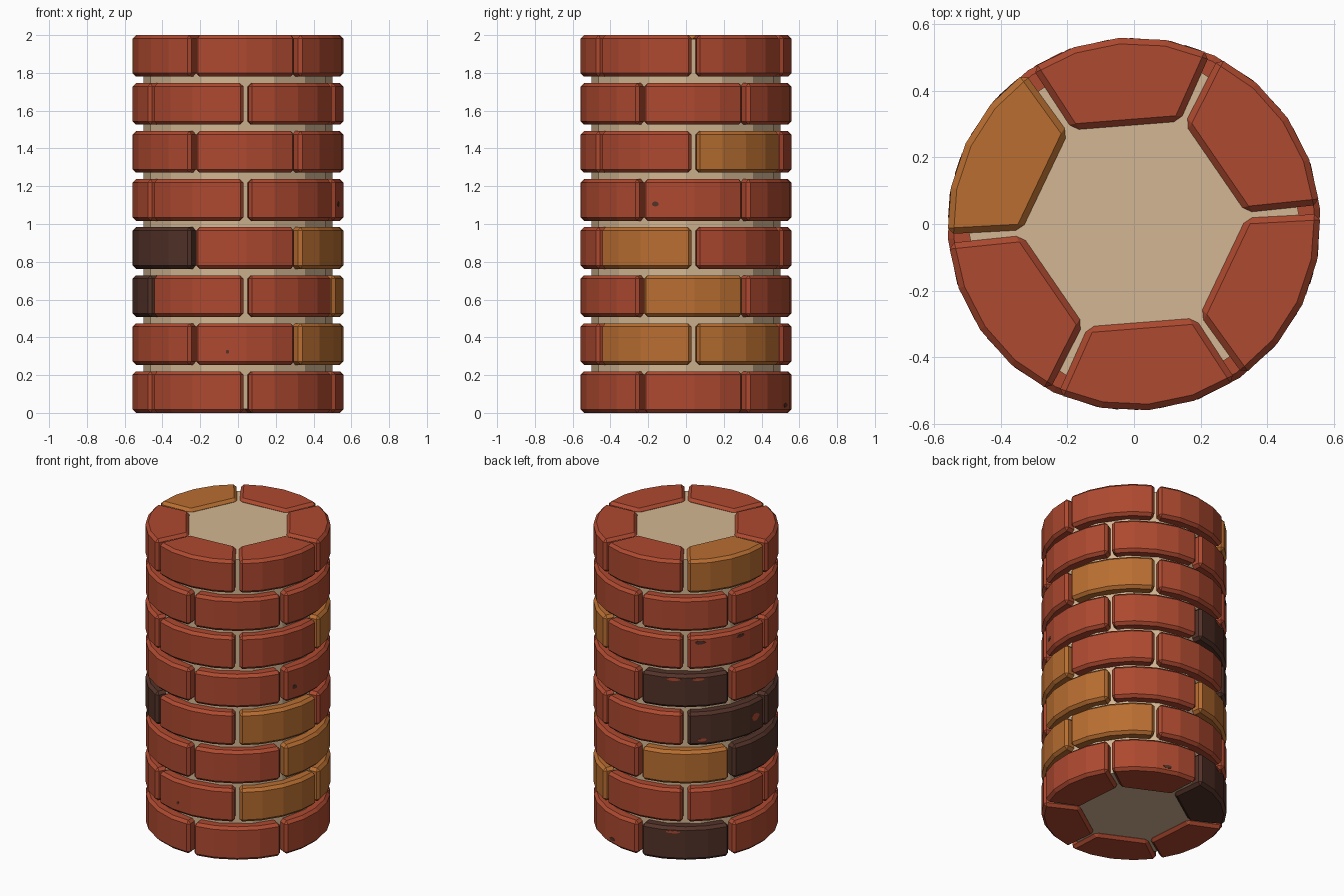
import bpy, bmesh, math, random
from mathutils import Matrix

random.seed(4)
cube = bpy.data.objects.get("Cube")
if cube:
    bpy.data.objects.remove(cube, do_unlink=True)

ROWS, PER_ROW = 8, 6
HEIGHT, PITCH = 0.22, 0.2543
OUTER, INNER, HALF = 0.56, 0.337, 28.6
TWIST = 4.5
SEGMENTS = 4


def material(name, rgb):
    m = bpy.data.materials.new(name)
    m.use_nodes = True
    m.diffuse_color = (*rgb, 1)
    m.node_tree.nodes["Principled BSDF"].inputs["Base Color"].default_value = (*rgb, 1)
    return m


MATS = {
    "red": material("brick red", (0.42, 0.067, 0.029)),
    "ochre": material("ochre brick", (0.48, 0.155, 0.03)),
    "dark": material("burnt brown brick", (0.085, 0.032, 0.021)),
    "mortar": material("mortar beige", (0.65, 0.47, 0.29)),
}


def polar(r, deg):
    a = math.radians(deg)
    return r * math.cos(a), r * math.sin(a)


def prism(name, outline, height, mat):
    """Extrude a flat outline upward into a closed mesh."""
    bm = bmesh.new()
    base = bm.faces.new([bm.verts.new((x, y, 0)) for x, y in outline])
    top = bmesh.ops.extrude_face_region(bm, geom=[base])["geom"]
    bmesh.ops.translate(bm, vec=(0, 0, height),
                        verts=[v for v in top if isinstance(v, bmesh.types.BMVert)])
    bmesh.ops.recalc_face_normals(bm, faces=bm.faces)
    mesh = bpy.data.meshes.new(name)
    bm.to_mesh(mesh)
    bm.free()
    mesh.materials.append(MATS[mat])
    return mesh


def place(name, mesh, matrix):
    ob = bpy.data.objects.new(name, mesh)
    ob.matrix_world = matrix
    bpy.context.scene.collection.objects.link(ob)
    return ob


# Mortar core, slightly recessed at both ends
core = prism("mortar_core", [polar(0.5, 22.5 * i) for i in range(16)], 1.96, "mortar")
place("mortar_core", core, Matrix.Translation((0, 0, 0.02)))

# Wedge brick: faceted outer arc, straight inner side
wedge = [polar(OUTER, HALF * (2 * i / SEGMENTS - 1)) for i in range(SEGMENTS + 1)]
wedge += [polar(INNER, HALF), polar(INNER, -HALF)]
BRICKS = {c: prism(c + "_brick", wedge, HEIGHT, c) for c in ("red", "ochre", "dark")}

# Odd-coloured bricks by (row, position)
SPECIAL = {
    "ochre": [(7, 2), (5, 0), (3, 5), (2, 0), (2, 2), (1, 0), (1, 5)],
    "dark": [(4, 2), (3, 2), (3, 3), (2, 3), (0, 2)],
}
colour_of = {key: c for c, keys in SPECIAL.items() for key in keys}


def brick_angle(row, k):
    return TWIST + 60 * k + (30 if row % 2 else 0)


# Courses laid in running bond
for row in range(ROWS):
    for k in range(PER_ROW):
        turn = Matrix.Rotation(math.radians(brick_angle(row, k)), 4, "Z")
        ob = place(f"brick_row{row + 1}_{k + 1}", BRICKS[colour_of.get((row, k), "red")],
                   Matrix.Translation((0, 0, row * PITCH)) @ turn)
        bev = ob.modifiers.new("chamfer", "BEVEL")
        bev.width = 0.018
        bev.segments = 1
        bev.limit_method = "ANGLE"
        bev.angle_limit = math.radians(30)


# Scorch and chip marks: thin irregular plates on a brick facet
def mark(row, k, facet, side, up, w, h, mat):
    step = 2 * HALF / SEGMENTS
    angle = brick_angle(row, k) - HALF + step * (facet + 0.5)
    pts = []
    for i in range(9):
        x, y = polar(random.uniform(0.75, 1.0), 40 * i)
        pts.append((x * w / 2, y * h / 2))
    flat = OUTER * math.cos(math.radians(step / 2)) - 0.002
    # local x runs along the facet, local y up, local z outward
    stand = Matrix(((0, 0, 1, flat), (1, 0, 0, side), (0, 1, 0, up), (0, 0, 0, 1)))
    turn = Matrix.Rotation(math.radians(angle), 4, "Z")
    place(f"{mat}_mark", prism("mark", pts, 0.004, mat),
          Matrix.Translation((0, 0, row * PITCH)) @ turn @ stand)


for spec in [
    (4, 0, 0, 0.00, 0.09, 0.045, 0.03, "dark"),
    (1, 4, 1, -0.03, 0.07, 0.022, 0.022, "dark"),
    (5, 2, 0, 0.01, 0.18, 0.07, 0.03, "dark"),
    (5, 2, 2, 0.00, 0.18, 0.06, 0.025, "dark"),
    (4, 2, 1, 0.00, 0.19, 0.10, 0.022, "red"),
    (4, 2, 2, 0.01, 0.19, 0.09, 0.02, "red"),
    (3, 2, 3, -0.02, 0.11, 0.08, 0.06, "red"),
    (3, 2, 0, 0.02, 0.04, 0.06, 0.025, "red"),
    (0, 2, 1, 0.00, 0.19, 0.10, 0.02, "red"),
    (0, 1, 2, 0.00, 0.04, 0.06, 0.025, "dark"),
]:
    mark(*spec)
